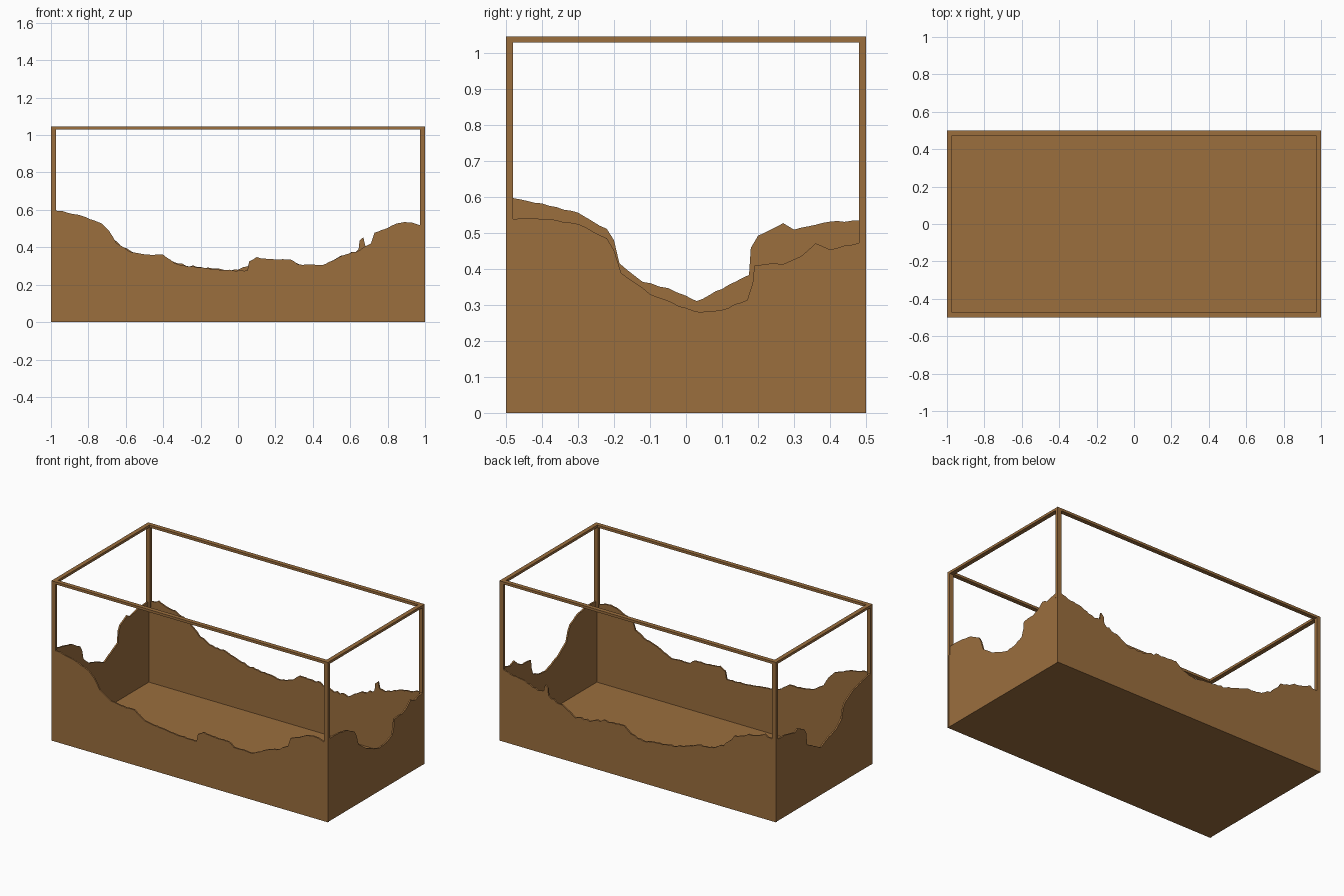
import bpy, bmesh, random
from mathutils import Vector

if "Cube" in bpy.data.objects:
    bpy.data.objects.remove(bpy.data.objects["Cube"])

random.seed(4)
brown = bpy.data.materials.new("sandy brown")
brown.diffuse_color = (0.328, 0.156, 0.048, 1)
brown.use_nodes = True
brown.node_tree.nodes["Principled BSDF"].inputs["Base Color"].default_value = brown.diffuse_color


def finish(name, bm):
    bmesh.ops.recalc_face_normals(bm, faces=bm.faces)
    me = bpy.data.meshes.new(name)
    bm.to_mesh(me)
    bm.free()
    me.materials.append(brown)
    ob = bpy.data.objects.new(name, me)
    bpy.context.collection.objects.link(ob)
    return ob


def box(name, lo, hi):
    bm = bmesh.new()
    bmesh.ops.create_cube(bm, size=1)
    for v in bm.verts:
        v.co = Vector([lo[i] + (v.co[i] + 0.5) * (hi[i] - lo[i]) for i in range(3)])
    return finish(name, bm)


def resample(pts, step, jag):
    # subdivide the outline and roughen it a little
    out = [pts[0]]
    for (a, h), (b, k) in zip(pts, pts[1:]):
        n = max(1, round((b - a) / step))
        for i in range(1, n + 1):
            t = i / n
            out.append((a + (b - a) * t, h + (k - h) * t + random.uniform(-jag, jag)))
    return out


def wall(name, pts, axis, outer, inner, jag):
    # thin upright sheet with an eroded top edge
    bm = bmesh.new()
    rows = []
    for s, h in resample(pts, 0.02, jag):
        place = (lambda d, z: (s, d, z)) if axis == 'x' else (lambda d, z: (d, s, z))
        rows.append([bm.verts.new(place(d, z)) for d, z in
                     ((outer, 0), (outer, h), (inner, h), (inner, 0))])
    for r, q in zip(rows, rows[1:]):
        for i in range(4):
            j = (i + 1) % 4
            bm.faces.new((r[i], r[j], q[j], q[i]))
    bm.faces.new(rows[0])
    bm.faces.new(rows[-1])
    return finish(name, bm)


front = [(-1, .6), (-.94, .595), (-.83, .565), (-.73, .53), (-.69, .49), (-.65, .42),
         (-.57, .375), (-.5, .36), (-.4, .36), (-.32, .305), (-.2, .29), (-.1, .28), (.05, .275),
         (.06, .325), (.1, .345), (.2, .335), (.28, .335), (.32, .31), (.45, .305),
         (.55, .35), (.65, .385), (.71, .42), (.73, .475), (.8, .505), (.85, .53),
         (.93, .535), (1, .51)]
back = [(-1, .535), (-.92, .55), (-.8, .52), (-.7, .48), (-.62, .4), (-.55, .37), (-.4, .345),
        (-.3, .31), (-.2, .29), (0, .275), (.05, .3), (.1, .335), (.25, .33), (.33, .305),
        (.45, .3), (.55, .35), (.645, .385), (.65, .44), (.67, .45), (.68, .405), (.72, .4),
        (.8, .43), (.9, .455), (1, .475)]
right = [(-.5, .54), (-.4, .54), (-.3, .525), (-.22, .485), (-.2, .45), (-.18, .39), (-.1, .33),
         (0, .29), (.04, .28), (.1, .285), (.17, .315), (.185, .36), (.19, .41), (.27, .415),
         (.32, .435), (.36, .47), (.4, .455), (.5, .475)]
left = [(-.5, .6), (-.4, .58), (-.3, .555), (-.22, .51), (-.2, .48), (-.185, .415), (-.12, .365),
        (-.05, .345), (0, .325), (.03, .31), (.1, .345), (.175, .385), (.18, .46), (.2, .49),
        (.27, .525), (.3, .51), (.4, .53), (.5, .535)]

T = 0.01
wall("front_wall", front, 'x', -.5, -.5 + T, .003)
wall("back_wall", back, 'x', .5, .5 - T, .006)
wall("right_wall", right, 'y', .998, .998 - T, .002)
wall("left_wall", left, 'y', -.998, -.998 + T, .002)

# floor panel
box("floor", (-.995, -.495, 0), (.995, .495, .007))

# corner posts and top rim
W, D, H, R = .028, .02, 1.045, .016
for sx, nx in ((-1, "left"), (1, "right")):
    for sy, ny in ((-1, "front"), (1, "back")):
        x = sorted((sx, sx * (1 - W)))
        y = sorted((sy * .5, sy * (.5 - D)))
        z = {(-1, -1): .55, (1, -1): .48, (-1, 1): .5, (1, 1): .44}[sx, sy]
        box(f"{ny}_{nx}_post", (x[0], y[0], z), (x[1], y[1], H - R))
    x = sorted((sx, sx * (1 - W)))
    box(f"{nx}_rail", (x[0], -.5 + W, H - R), (x[1], .5 - W, H))
for sy, ny in ((-1, "front"), (1, "back")):
    y = sorted((sy * .5, sy * (.5 - W)))
    box(f"{ny}_rail", (-1, y[0], H - R), (1, y[1], H))
